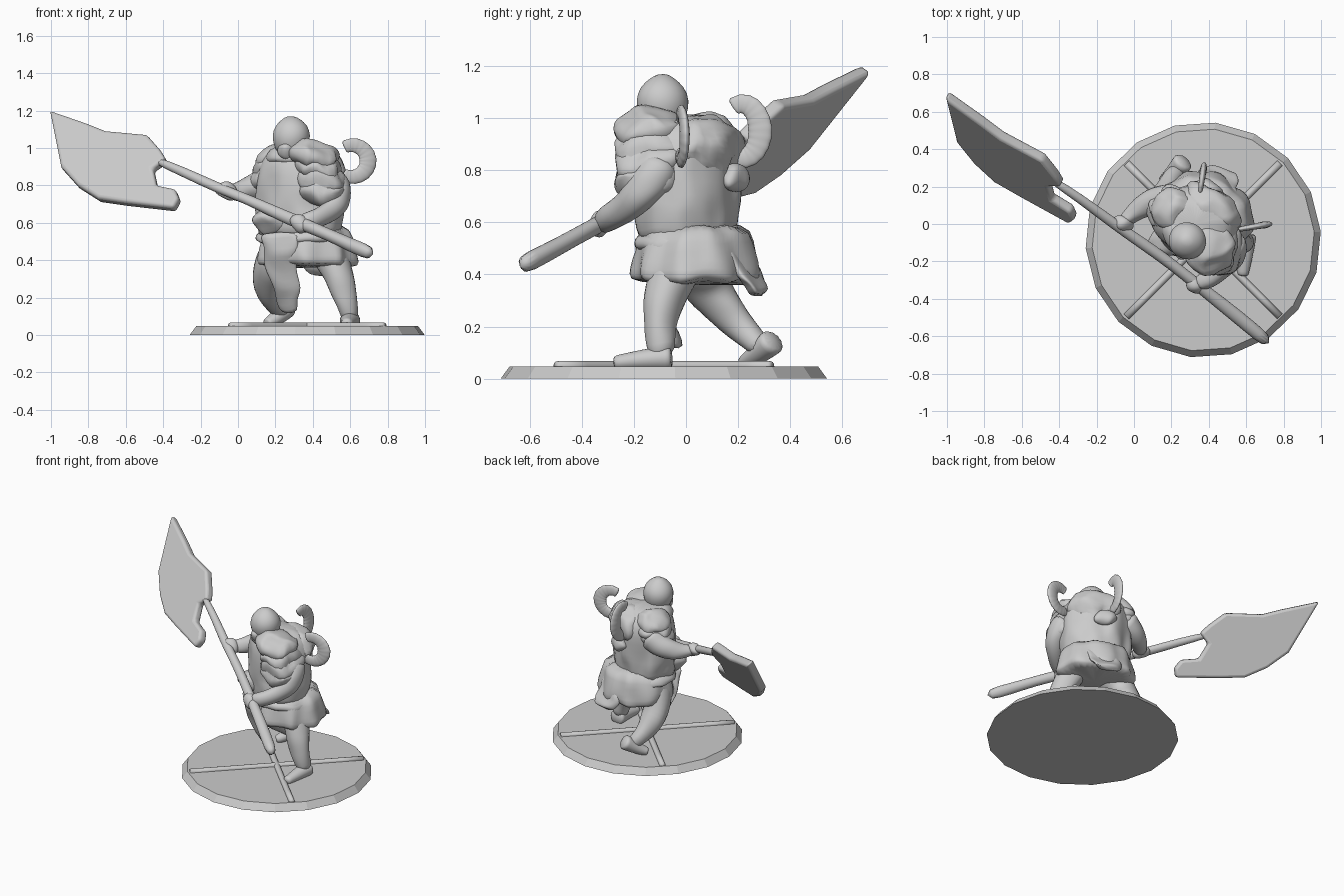
import bpy, bmesh, math
from mathutils import Vector, Matrix, noise

old = bpy.data.objects.get("Cube")
if old:
    bpy.data.objects.remove(old)

grey = bpy.data.materials.new("stone grey")
grey.use_nodes = True
tone = (.6, .6, .6, 1)
grey.diffuse_color = tone
grey.node_tree.nodes["Principled BSDF"].inputs["Base Color"].default_value = tone


def finish(name, bm, subdivisions=0, smooth=True, rough=0):
    """Turn a bmesh into a named object, with optional sculpted roughness."""
    for vert in bm.verts:
        vert.co += rough * noise.noise_vector(vert.co * 11)
    bmesh.ops.recalc_face_normals(bm, faces=bm.faces)
    mesh = bpy.data.meshes.new(name)
    bm.to_mesh(mesh)
    bm.free()
    mesh.materials.append(grey)
    for polygon in mesh.polygons:
        polygon.use_smooth = smooth
    obj = bpy.data.objects.new(name, mesh)
    bpy.context.collection.objects.link(obj)
    if subdivisions:
        modifier = obj.modifiers.new("smooth", 'SUBSURF')
        modifier.levels = modifier.render_levels = subdivisions
    return obj


def skin(rings):
    """Bridge rings of equal length and cap both ends."""
    bm = bmesh.new()
    rows = [[bm.verts.new(point) for point in ring] for ring in rings]
    for lower, upper in zip(rows, rows[1:]):
        for i in range(len(lower)):
            bm.faces.new((lower[i - 1], lower[i], upper[i], upper[i - 1]))
    bm.faces.new(rows[0])
    bm.faces.new(rows[-1])
    return bm


def circle(count, start=0):
    return [start + math.tau * i / count for i in range(count)]


def loft(name, centre, profile, aspect=.8, turn=-.4, folds=0, rough=.015, segments=36):
    """Stack of ellipses from (height, radius) pairs; folds fade out upwards."""
    spin = Matrix.Rotation(turn, 3, 'Z')
    rings = []
    for row, (z, radius) in enumerate(profile):
        fold = folds * (1 - row / len(profile))
        rings.append([])
        for a in circle(segments):
            r = radius * (1 + fold * math.sin(9 * a))
            point = Vector((r * math.cos(a), r * aspect * math.sin(a), z))
            rings[-1].append(spin @ point + Vector((*centre, 0)))
    return finish(name, skin(rings), 1, rough=rough)


def tube(name, path, radii, flat=1, side=(0, 0, 1), subdivisions=1, rough=0):
    """Sweep a circle along the path; flat squashes it along the side vector."""
    rings = []
    for i, (point, radius) in enumerate(zip(path, radii)):
        along = (path[min(i + 1, len(path) - 1)] - path[max(i - 1, 0)]).normalized()
        thin = Vector(side)
        thin = (thin - along * thin.dot(along)).normalized()
        wide = along.cross(thin)
        rings.append([point + radius * (wide * math.cos(a) + thin * flat * math.sin(a))
                      for a in circle(12)])
    return finish(name, skin(rings), subdivisions, rough=rough)


def limb(name, start, bend, end, thick, thin, steps=8, **options):
    """Tapered tube curving from start to end through the bend point."""
    start, bend, end = Vector(start), Vector(bend), Vector(end)
    pull = bend * 2 - (start + end) / 2
    ts = [i / steps for i in range(steps + 1)]
    path = [start.lerp(pull, t).lerp(pull.lerp(end, t), t) for t in ts]
    tube(name, path, [thick + (thin - thick) * t for t in ts], **options)


def blob(name, centre, size, lean=0, turn=0, rough=.015):
    bm = bmesh.new()
    bmesh.ops.create_uvsphere(bm, u_segments=28, v_segments=18, radius=1)
    spin = Matrix.Rotation(turn, 4, 'Z') @ Matrix.Rotation(lean, 4, 'Y')
    bm.transform(Matrix.Translation(centre) @ spin @ Matrix.Diagonal((*size, 1)))
    return finish(name, bm, rough=rough)


# Round base with bevelled rim and crossed ribs
base = Vector((.37, -.085, 0))
rim = [Vector((math.cos(a), math.sin(a), 0)) for a in circle(18, .07)]
top = Vector((0, 0, .047))
finish("base", skin([[base + p * .63 for p in rim], [base + top + p * .595 for p in rim]]),
       smooth=False)
for name, slope in (("base_rib_a", 1), ("base_rib_b", -1)):
    reach = Vector((.41, .41 * slope, 0))
    limb(name, base + top - reach, base + top, base + top + reach, .02, .02,
         subdivisions=0)

# Tunic skirt, torso, hem, collar and pouches
waist = (.33, .005)
loft("skirt", (.37, .04), [(.36, .26), (.39, .27), (.45, .26), (.52, .24), (.6, .22)],
     aspect=.9, folds=.08, rough=.025)
loft("torso", waist, [(.5, .22), (.58, .23), (.64, .24), (.7, .24), (.8, .24),
                      (.9, .23), (.97, .19), (1.02, .12)], rough=.03)
loft("hem", (.34, .01), [(.49, .23), (.5, .25), (.53, .25), (.57, .22)], rough=.025)
loft("collar", (.3, -.03), [(.91, .15), (.95, .16), (.99, .13), (1.01, .09)], aspect=.9)
blob("belly_pouch", (.2, -.08, .62), (.11, .09, .08), rough=.03)
blob("back_pouch", (.4, .19, .77), (.08, .05, .05), turn=-.5)
blob("back_plate", (.41, .08, .88), (.17, .11, .13), turn=-.6, rough=.03)

# Head with a pointed crown and a narrow chin
loft("head", (.285, -.09), [(.94, .05), (.98, .08), (1.02, .1), (1.07, .108),
                            (1.12, .09), (1.155, .05), (1.17, .02)],
     aspect=1, rough=.006, segments=12)
blob("chin", (.26, -.14, .99), (.05, .05, .05))

# Shoulder guards of overlapping plates
for side, centre, size, lean, plates in (("left", (.465, -.14, .77), .14, .3, 4),
                                         ("right", (.17, .085, .84), .115, -.3, 3)):
    for level in range(plates):
        lift = level * size * .45
        shift = Vector((-lift * lean, 0, lift))
        blob(f"{side}_shoulder_plate_{level + 1}", Vector(centre) + shift,
             (size * .9, size, size * .6), lean, -.6, .03)

# Arms and hands gripping the pole
left_grip = Vector((.33, -.33, .6))
right_grip = Vector((-.06, 0, .77))
limb("left_arm", (.5, -.1, .82), (.52, -.19, .69), left_grip, .09, .045, rough=.015)
limb("right_arm", (.2, .12, .85), (.06, .1, .78), right_grip, .1, .035, rough=.015)
for name, grip in (("left_hand", left_grip), ("right_hand", right_grip)):
    blob(name, grip, (.06, .045, .045), .4, -.6)

# Legs and feet
front = (0, 1, 0)
left_ankle = Vector((.6, -.09, .08))
right_ankle = Vector((.24, .3, .11))
limb("left_leg", (.46, 0, .5), (.55, -.09, .28), left_ankle, .11, .045,
     side=front, rough=.015)
limb("right_leg", (.27, .03, .48), (.16, .12, .3), right_ankle, .125, .045,
     side=front, rough=.015)
for name, ankle, toe, heel in (
        ("left_foot", left_ankle, (.58, -.28, .06), (0, .04, 0)),
        ("right_foot", right_ankle, (.15, .22, .06), (.03, .04, .04))):
    toe = Vector(toe)
    limb(name, ankle + Vector(heel), ankle.lerp(toe, .4), toe, .06, .03, flat=.9)

# Hanging cloths, front and back
limb("front_cloth", (.22, -.15, .55), (.24, -.12, .33), (.27, -.03, .12), .12, .05,
     flat=.25, side=(-.3, -1, 0), rough=.035)
limb("back_cloth", (.43, .16, .55), (.45, .23, .42), (.47, .29, .31), .14, .1,
     flat=.2, side=(.3, 1, 0), rough=.035)

# Two broad curled horns on the back, with toothed outer edges
for name, centre, out, across, rise in (
        ("left_horn", (.61, -.02, .93), (.085, .015, 0), (-.15, 1, 0), .085),
        ("right_horn", (.36, .215, .95), (.01, .07, 0), (1, -.15, 0), .105)):
    path, radii = [], []
    for i in range(29):
        a = -2.2 + i / 6.5
        tooth = .006 * (i % 2)
        ray = Vector(out) * math.cos(a) + Vector((0, 0, rise * math.sin(a)))
        path.append(Vector(centre) + ray)
        radii.append(.046 + tooth - .007 * abs(a))
    tube(name, path, radii, flat=.4, side=across)

# Pole widening towards the butt
limb("pole", (.73, -.645, .43), (.2, -.22, .66), (-.46, .25, .94), .04, .023, rough=.012)

# Broad hooked blade lying in a tilted plane
outline = [(-.38, .93), (-.41, .98), (-.48, 1.06), (-.7, 1.08), (-.8, 1.12), (-1, 1.19),
           (-.94, .89), (-.85, .79), (-.74, .72), (-.6, .7), (-.34, .67), (-.31, .72),
           (-.33, .77), (-.43, .79), (-.45, .88)]
plane = [Vector((x, .7 * z - .47 * x - .61, z)) for x, z in outline]
normal = Vector((.47, 1, -.7)).normalized() * .03
blade = finish("blade", skin([[p - normal for p in plane], [p + normal for p in plane]]),
               smooth=False)
bevel = blade.modifiers.new("soft edge", 'BEVEL')
bevel.width, bevel.segments = .018, 3
blade.select_set(True)
bpy.context.view_layer.objects.active = blade
bpy.ops.object.shade_smooth_by_angle(angle=1)
